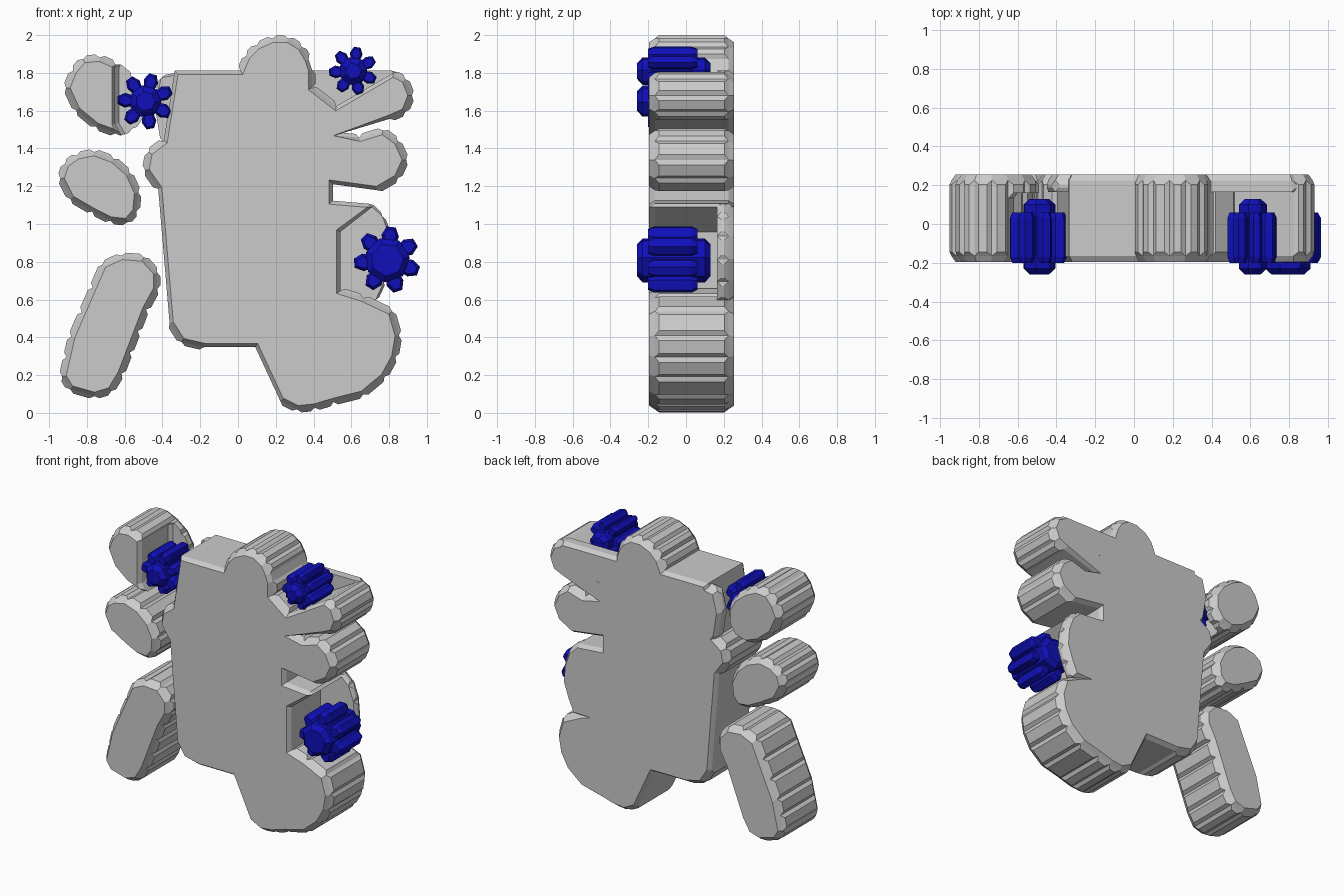
import bpy, bmesh, math
from mathutils import Vector

if "Cube" in bpy.data.objects:
    bpy.data.objects.remove(bpy.data.objects["Cube"])

blue = bpy.data.materials.new("blue")
blue.diffuse_color = (0.005, 0.005, 0.5, 1)
blue.use_nodes = True
blue.node_tree.nodes["Principled BSDF"].inputs["Base Color"].default_value = blue.diffuse_color


def offset(pts, d):
    """Move a counter-clockwise outline inwards by d."""
    out = []
    for i, p in enumerate(pts):
        a = (p - pts[i - 1]).normalized()
        b = (pts[(i + 1) % len(pts)] - p).normalized()
        n1, n2 = Vector((-a.y, a.x)), Vector((-b.y, b.x))
        out.append(p + (n1 + n2) * d / max(1 + n1.dot(n2), 0.5))
    return out


def prism(name, pts, layers, bump=0, mat=None, split=0):
    """Stack an x-z outline along y; layers are (y, inward offset)."""
    pts = [Vector(p) for p in pts]
    if sum(pts[i - 1].x * p.y - p.x * pts[i - 1].y for i, p in enumerate(pts)) < 0:
        pts.reverse()
    if split:
        fine = []
        for i, p in enumerate(pts):
            q = pts[(i + 1) % len(pts)]
            k = math.ceil((q - p).length / split)
            fine += [p.lerp(q, j / k) for j in range(k)]
        pts = fine
    bm = bmesh.new()
    rings = [[bm.verts.new((p.x, y, p.y)) for p in offset(pts, d)] for y, d in layers]
    bm.faces.new(rings[0])
    bm.faces.new(rings[-1][::-1])
    panels = []
    n = len(pts)
    for k in range(len(rings) - 1):
        for i in range(n):
            j = (i + 1) % n
            f = bm.faces.new((rings[k][i], rings[k + 1][i], rings[k + 1][j], rings[k][j]))
            if layers[k][1] == layers[k + 1][1] and 0.075 < (pts[j] - pts[i]).length < 0.18:
                panels.append(f)
    bmesh.ops.recalc_face_normals(bm, faces=bm.faces)
    if bump:
        bmesh.ops.inset_individual(bm, faces=panels, thickness=0.022, depth=bump,
                                   use_even_offset=True)
    me = bpy.data.meshes.new(name)
    bm.to_mesh(me)
    bm.free()
    ob = bpy.data.objects.new(name, me)
    bpy.context.collection.objects.link(ob)
    if mat:
        me.materials.append(mat)
    return ob


def slab(name, pts, split=0):
    return prism(name, pts, [(-.195, .038), (-.165, .018), (.225, .018), (.255, .038)],
                 0.018, None, split)


def back_plate(name, pts):
    return prism(name, pts, [(.165, .018), (.225, .018), (.255, .038)], 0.012)


# Main body with lobes and open sockets
slab("body", [
    (-.35, 1.83), (0, 1.83), (.03, 1.90), (.09, 1.96), (.18, 2), (.27, 2), (.35, 1.95),
    (.39, 1.88), (.41, 1.82), (.41, 1.73), (.52, 1.645), (.82, 1.82), (.90, 1.78),
    (.94, 1.68), (.90, 1.58), (.81, 1.54), (.52, 1.47), (.64, 1.475), (.77, 1.515),
    (.86, 1.45), (.91, 1.34), (.86, 1.23), (.74, 1.16), (.52, 1.19), (.52, 1.14),
    (.70, 1.125), (.74, 1.09), (.56, .95), (.56, .66), (.67, .625), (.83, .55),
    (.87, .41), (.85, .29), (.79, .18), (.67, .08), (.51, .04), (.41, .01), (.31, 0),
    (.21, .05), (.08, .33), (-.18, .33), (-.31, .36), (-.38, .47), (-.44, 1.18),
    (-.51, 1.28), (-.49, 1.39), (-.41, 1.45)])

# Thin plates closing the back of the sockets
back_plate("top_socket_plate", [(.30, 1.83), (.82, 1.83), (.88, 1.77), (.86, 1.66),
                                (.50, 1.56), (.30, 1.56)])
back_plate("right_socket_plate", [(.45, 1.13), (.70, 1.125), (.78, 1.05), (.82, .94),
                                  (.83, .81), (.79, .69), (.74, .58), (.45, .57)])
back_plate("left_socket_plate", [(-.25, 1.82), (-.42, 1.79), (-.46, 1.63), (-.43, 1.45),
                                 (-.40, 1.40), (-.25, 1.40)])

# Detached pads on the left
upper_pad = slab("upper_pad", [
    (-.93, 1.72), (-.89, 1.82), (-.83, 1.89), (-.73, 1.9), (-.64, 1.86), (-.55, 1.79),
    (-.49, 1.69), (-.49, 1.58), (-.55, 1.49), (-.65, 1.46), (-.76, 1.5), (-.87, 1.59)], .17)
slab("middle_pad", [
    (-.96, 1.24), (-.93, 1.33), (-.86, 1.38), (-.76, 1.4), (-.65, 1.36), (-.56, 1.28),
    (-.51, 1.17), (-.52, 1.06), (-.58, .99), (-.68, 1.0), (-.78, 1.05), (-.9, 1.12)], .17)
slab("lower_pad", [
    (-.73, .80), (-.62, .85), (-.49, .84), (-.41, .75), (-.41, .65), (-.47, .54),
    (-.6, .2), (-.66, .1), (-.76, .07), (-.9, .11), (-.95, .19), (-.9, .41)], .15)

# Socket in the upper pad, leaving a thin back plate
cutter = prism("socket_cutter", [(-.65, 1.83), (-.65, 1.53), (-.58, 1.40), (-.4, 1.4),
                                 (-.4, 1.95), (-.6, 1.95)],
               [(-.215, -.03), (-.165, 0), (.135, 0), (.16, .02)])
cutter.hide_render = True
mod = upper_pad.modifiers.new("socket", 'BOOLEAN')
mod.operation, mod.solver, mod.object = 'DIFFERENCE', 'EXACT', cutter
bpy.context.view_layer.objects.active = upper_pad
bpy.ops.object.modifier_apply(modifier=mod.name)
bpy.data.objects.remove(cutter)


# Flowers: seven petals around a longer core
def flower(name, x, z, r, core, turn):
    ring = [(x + core * math.cos(a), z + core * math.sin(a))
            for a in (math.tau * i / 7 + turn + math.pi / 7 for i in range(7))]
    prism(name + "_core", ring, [(-.26, .03), (-.23, 0), (.1, 0), (.13, .03)], 0, blue)
    shape = [(.35, -.16), (.75, -.27), (1.02, -.14), (1.02, .14), (.75, .27), (.35, .16)]
    for i in range(7):
        a = turn + math.tau * i / 7
        c, s = math.cos(a), math.sin(a)
        pts = [(x + r * (u * c - v * s), z + r * (u * s + v * c)) for u, v in shape]
        e = .08 * r
        prism(f"{name}_petal_{i + 1}", pts, [(-.2, e), (-.17, 0), (.03, 0), (.06, e)], 0, blue)


flower("left_flower", -.49, 1.65, .145, .085, 1.3)
flower("top_flower", .61, 1.81, .125, .075, 1.4)
flower("right_flower", .79, .81, .172, .12, 1.45)
